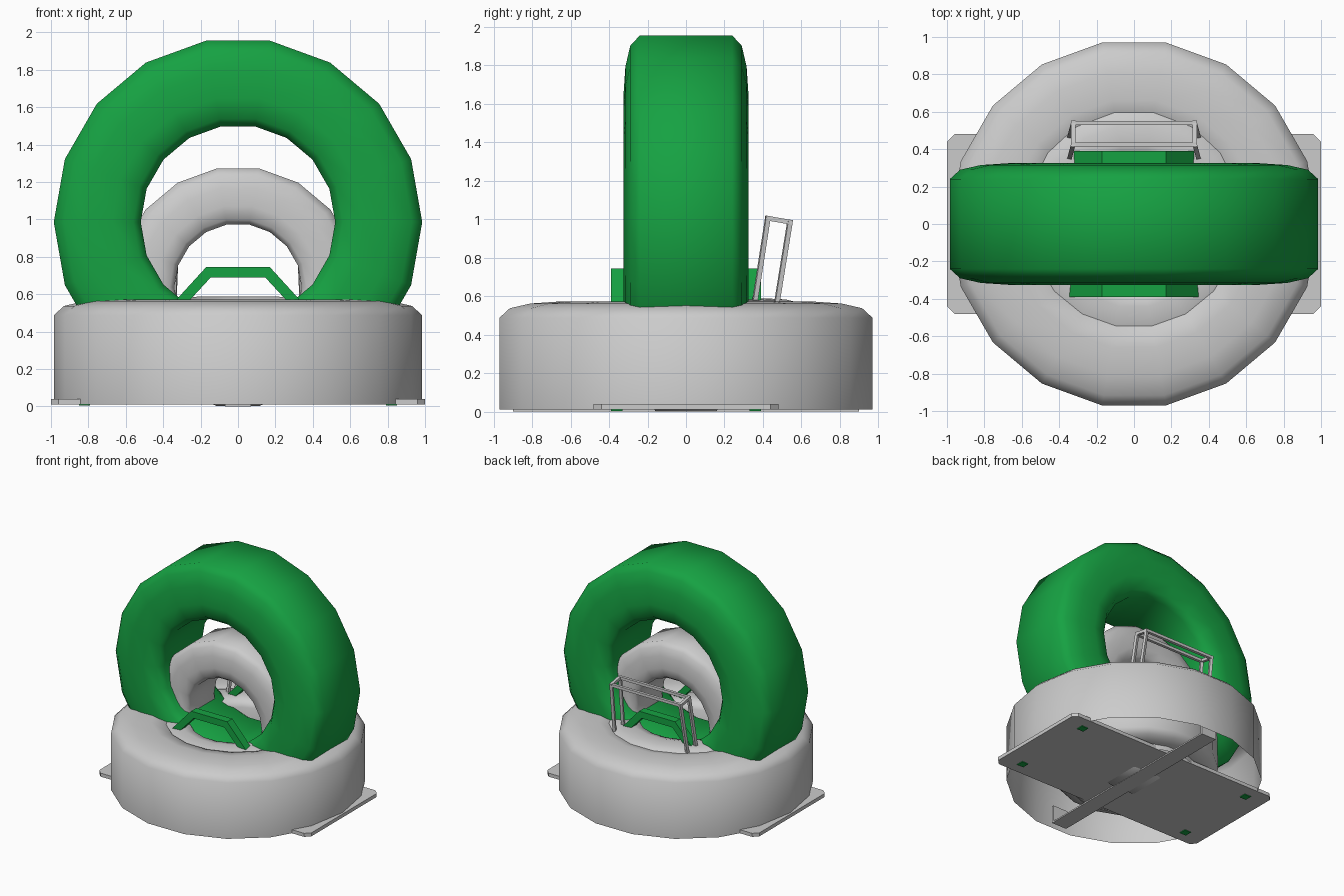
import bpy, bmesh, math
from mathutils import Vector

if "Cube" in bpy.data.objects:
    bpy.data.objects.remove(bpy.data.objects["Cube"])

green = bpy.data.materials.new("green_paint")
green.diffuse_color = (0.008, 0.36, 0.055, 1)
green.use_nodes = True
green.node_tree.nodes["Principled BSDF"].inputs["Base Color"].default_value = green.diffuse_color


def make(name, verts, faces, mat=None, smooth=False):
    me = bpy.data.meshes.new(name)
    me.from_pydata(verts, [], faces)
    bm = bmesh.new()
    bm.from_mesh(me)
    bmesh.ops.recalc_face_normals(bm, faces=bm.faces)
    bm.to_mesh(me)
    bm.free()
    ob = bpy.data.objects.new(name, me)
    bpy.context.collection.objects.link(ob)
    if mat:
        me.materials.append(mat)
    if smooth:
        bpy.ops.object.select_all(action='DESELECT')
        ob.select_set(True)
        bpy.context.view_layer.objects.active = ob
        bpy.ops.object.shade_smooth_by_angle(angle=math.radians(55))
    return ob


def lathe(name, profile, closed=True, mat=None, seg=18):
    n = len(profile)
    verts = [(r * math.cos(2 * math.pi * i / seg), r * math.sin(2 * math.pi * i / seg), h)
             for i in range(seg) for r, h in profile]
    faces = [(i * n + j, (i + 1) % seg * n + j,
              (i + 1) % seg * n + (j + 1) % n, i * n + (j + 1) % n)
             for i in range(seg) for j in range(n if closed else n - 1)]
    return make(name, verts, faces, mat, True)


def prism(name, pts, lo, hi, axis='Z', mat=None):
    # extrude a flat outline along z, or along y for outlines given in x, z
    n = len(pts)
    put = (lambda a, b, c: (a, b, c)) if axis == 'Z' else (lambda a, b, c: (a, c, b))
    verts = [put(a, b, c) for c in (lo, hi) for a, b in pts]
    faces = [tuple(range(n)), tuple(range(n, 2 * n))]
    faces += [(i, (i + 1) % n, n + (i + 1) % n, n + i) for i in range(n)]
    return make(name, verts, faces, mat)


def bar(name, a, b, w):
    a, b = Vector(a), Vector(b)
    d = b - a
    bpy.ops.mesh.primitive_cube_add(size=1, location=(a + b) / 2)
    ob = bpy.context.object
    ob.name = name
    ob.scale = (w, w, d.length + w)
    ob.rotation_euler = d.to_track_quat('Z', 'Y').to_euler()


# tyre cross-section (radius, half width)
half = [(0.985, 0.24), (0.93, 0.29), (0.82, 0.315), (0.67, 0.325), (0.56, 0.305), (0.52, 0.25)]
full = half + [(r, -h) for r, h in reversed(half)]

# flat base tyre, open underneath
base = lathe("base_tyre", [(0.985, -0.237)] + half + [(0.52, -0.237)], closed=False)
base.location.z = 0.247

# upright green tyre
upright = lathe("upright_tyre", full, mat=green)
upright.rotation_euler.x = math.pi / 2
upright.location.z = 0.985

# small tyre nested upright in the green one
k = 0.655
inner = lathe("inner_upright_tyre", [(r * k, h * k) for r, h in full])
inner.rotation_euler.x = math.pi / 2
inner.location.z = 0.637

# small tyre lying inside the base, slightly tilted
core = lathe("inner_flat_tyre", [(r * k, h * 0.84) for r, h in full])
core.rotation_euler.x = math.radians(2)
core.location.z = 0.3

# base plate with clipped corners
X, Y, c = 1.0, 0.48, 0.04
prism("base_plate", [(X, -Y + c), (X, Y - c), (X - c, Y), (c - X, Y),
                     (-X, Y - c), (-X, c - Y), (c - X, -Y), (X - c, -Y)], 0.01, 0.04)

# bolts through the plate corners
for sx in (-1, 1):
    for sy in (-1, 1):
        x, y = sx * 0.82, sy * 0.36
        prism("plate_bolt", [(x - .03, y - .03), (x + .03, y - .03),
                             (x + .03, y + .03), (x - .03, y + .03)], 0.004, 0.06, mat=green)

# strap under the plate with upturned ends
w, L = 0.07, 0.9
strap = [(-L, 0.15), (-L, 0), (L, 0), (L, 0.15), (L - .015, 0.15),
         (L - .015, 0.012), (.015 - L, 0.012), (.015 - L, 0.15)]
make("bottom_strap", [(x, y, z) for x in (-w, w) for y, z in strap],
     [(0, 1, 6, 7), (1, 2, 5, 6), (2, 3, 4, 5), (8, 9, 14, 15), (9, 10, 13, 14), (10, 11, 12, 13)]
     + [(i, (i + 1) % 8, 8 + (i + 1) % 8, 8 + i) for i in range(8)])

# green step arches in front of and behind the upright tyre
right = [(0.17, 0.745), (0.38, 0.515), (0.38, 0.3), (0.325, 0.3), (0.325, 0.495), (0.145, 0.69)]
arch = right + [(-x, z) for x, z in reversed(right)]
for name, y in (("front_arch", -0.39), ("back_arch", 0.32)):
    prism(name, arch, y, y + 0.07, 'Y', green)

# slanted rack at the back
t = 0.024
for sx in (-1, 1):
    bar("rack_leg_inner", (sx * 0.345, 0.35, 0.52), (sx * 0.325, 0.425, 1.005), t)
    bar("rack_leg_outer", (sx * 0.345, 0.465, 0.52), (sx * 0.325, 0.54, 0.985), t)
    bar("rack_side_rail", (sx * 0.325, 0.425, 1.005), (sx * 0.325, 0.54, 0.985), t)
for y, z in ((0.425, 1.005), (0.54, 0.985)):
    bar("rack_cross_rail", (-0.325, y, z), (0.325, y, z), t)
